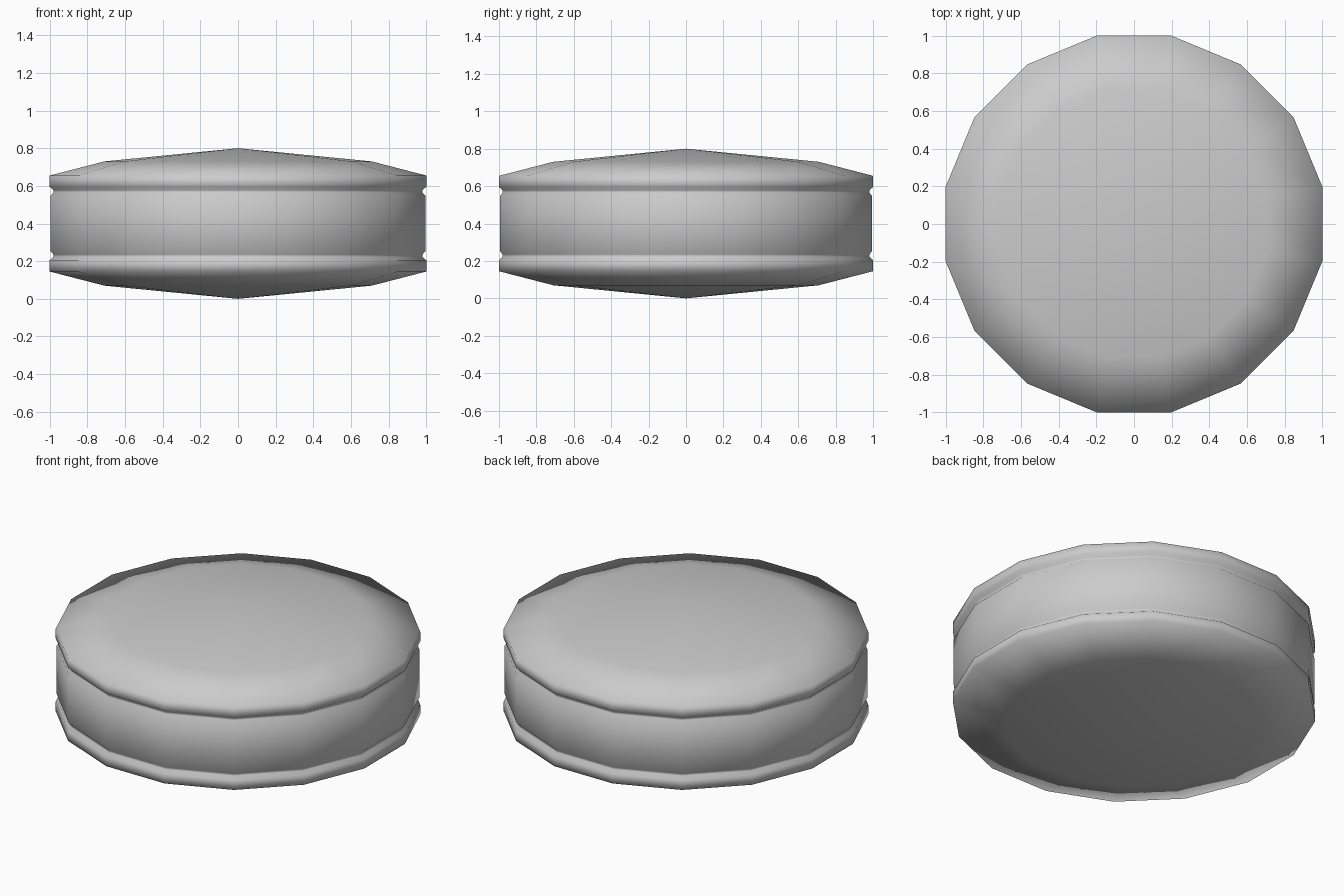
import bpy, bmesh, math

if "Cube" in bpy.data.objects:
    bpy.data.objects.remove(bpy.data.objects["Cube"])

SIDES = 16
FLAT = math.cos(math.pi / SIDES)  # flats, not corners, face the axes
MID = 0.4

# Lower half of the profile: (distance to flat, height)
lower = [(0.71, 0.07), (1.0, 0.145), (1.0, 0.205), (0.98, 0.222), (0.98, 0.235), (0.995, 0.252)]
# Mirror it about mid height for the upper half
profile = lower + [(r, 2 * MID - z) for r, z in reversed(lower)]

bm = bmesh.new()

# Rings of the grooved drum
rings = []
for r, z in profile:
    ring = []
    for i in range(SIDES):
        a = 2 * math.pi * (i + 0.5) / SIDES
        ring.append(bm.verts.new((r / FLAT * math.cos(a), r / FLAT * math.sin(a), z)))
    rings.append(ring)

for lo, hi in zip(rings, rings[1:]):
    for i in range(SIDES):
        j = (i + 1) % SIDES
        bm.faces.new((lo[i], lo[j], hi[j], hi[i]))

# Shallow cones closing top and bottom
for ring, z in ((rings[0], 0.0), (rings[-1], 2 * MID)):
    tip = bm.verts.new((0, 0, z))
    for i in range(SIDES):
        bm.faces.new((ring[i], ring[(i + 1) % SIDES], tip))

bmesh.ops.recalc_face_normals(bm, faces=bm.faces)
for f in bm.faces:
    f.smooth = True

mesh = bpy.data.meshes.new("grooved_disc")
bm.to_mesh(mesh)
bm.free()
bpy.context.collection.objects.link(bpy.data.objects.new("grooved_disc", mesh))
